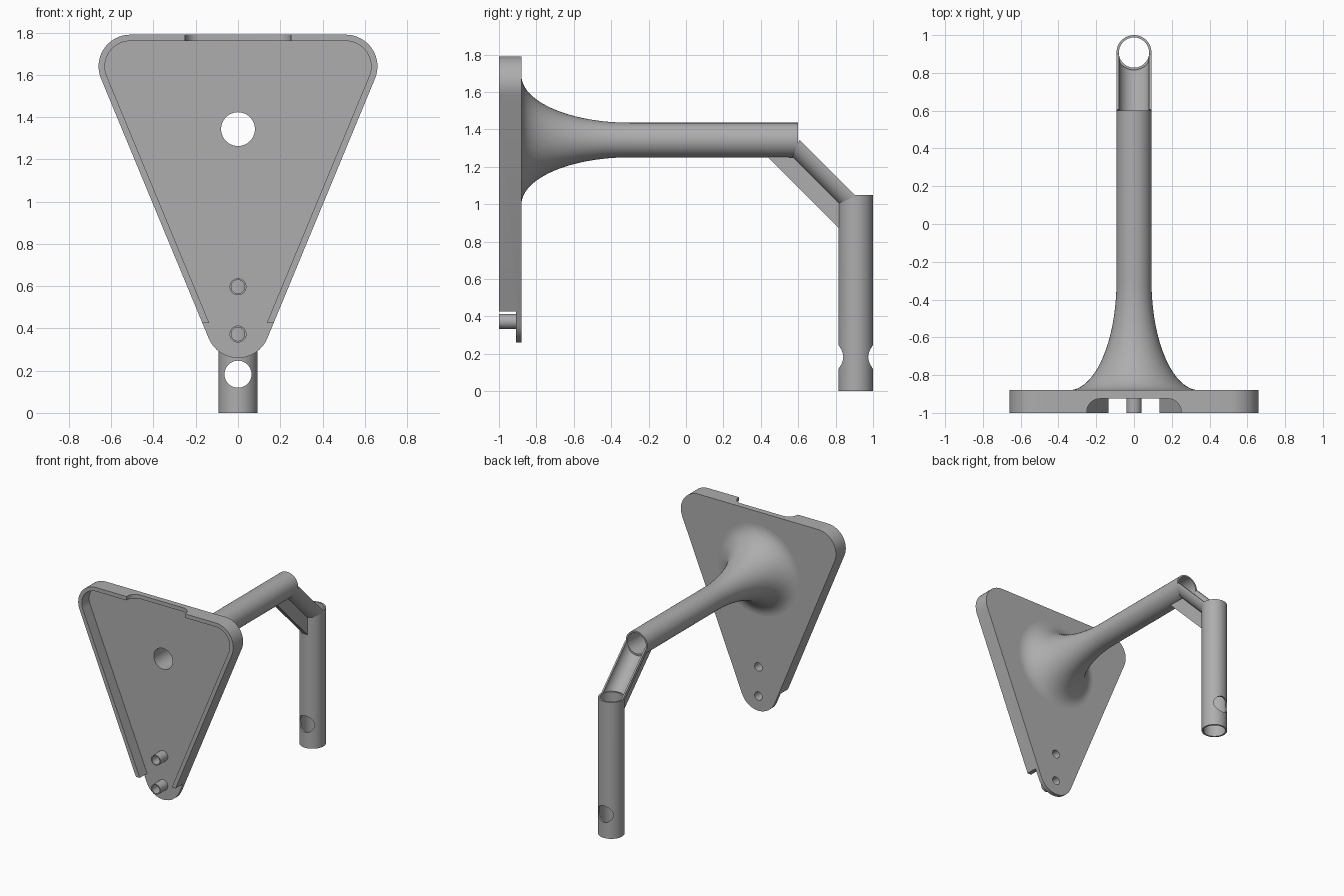
import bpy, bmesh, math
from mathutils import Vector

old = bpy.data.objects.get("Cube")
if old:
    bpy.data.objects.remove(old, do_unlink=True)

GREY = (0.42, 0.42, 0.42, 1)
grey = bpy.data.materials.new("plain grey")
grey.use_nodes = True
grey.diffuse_color = GREY
grey.node_tree.nodes["Principled BSDF"].inputs["Base Color"].default_value = GREY

R, BORE = 0.0925, 0.08      # pipe radii
ARM_Z, DROP_Y = 1.343, 0.9075  # pipe axes
FRONT, FLOOR, BACK = -1.0, -0.91, -0.88


def finish(name, bm):
    bmesh.ops.recalc_face_normals(bm, faces=bm.faces)
    me = bpy.data.meshes.new(name)
    bm.to_mesh(me)
    bm.free()
    me.materials.append(grey)
    ob = bpy.data.objects.new(name, me)
    bpy.context.collection.objects.link(ob)
    return ob


def prism(name, outline, axis, a, b):
    """Extrude a 2D outline along x or y from a to b."""
    bm = bmesh.new()
    place = (lambda p: (a, p[0], p[1])) if axis == "x" else (lambda p: (p[0], a, p[1]))
    face = bm.faces.new([bm.verts.new(place(p)) for p in outline])
    new = bmesh.ops.extrude_face_region(bm, geom=[face])["geom"]
    step = Vector((b - a, 0, 0)) if axis == "x" else Vector((0, b - a, 0))
    bmesh.ops.translate(bm, vec=step, verts=[v for v in new if isinstance(v, bmesh.types.BMVert)])
    return finish(name, bm)


def lathe(name, profile, axis, centre, n=64):
    """Spin a closed (radius, position) profile about the y or z axis."""
    bm = bmesh.new()
    rings = []
    for i in range(n):
        t = 2 * math.pi * i / n
        c, s = math.cos(t), math.sin(t)
        rings.append([bm.verts.new((r * c, p, centre + r * s) if axis == "y"
                                   else (r * c, centre + r * s, p)) for r, p in profile])
    k = len(profile)
    for i in range(n):
        a, b = rings[i], rings[(i + 1) % n]
        for j in range(k):
            bm.faces.new((a[j], a[(j + 1) % k], b[(j + 1) % k], b[j]))
    return finish(name, bm)


def circle(x, z, r, n=48):
    return [(x + r * math.cos(2 * math.pi * i / n), z + r * math.sin(2 * math.pi * i / n))
            for i in range(n)]


def rect(x0, z0, x1, z1):
    return [(x0, z0), (x1, z0), (x1, z1), (x0, z1)]


def cut(ob, *cutters):
    for c in cutters:
        m = ob.modifiers.new("cut", "BOOLEAN")
        m.object, m.operation, m.solver = c, "DIFFERENCE", "EXACT"
    bpy.context.view_layer.update()
    me = bpy.data.meshes.new_from_object(ob.evaluated_get(bpy.context.evaluated_depsgraph_get()))
    ob.modifiers.clear()
    ob.data = me
    for c in cutters:
        bpy.data.objects.remove(c, do_unlink=True)


def rounded_triangle(r, n=16):
    """Triangle around three corner centres with corner radius r."""
    top, low = Vector((0.51, 1.64)), Vector((0, 0.41))
    tilt = math.atan2(top.x, top.y - low.y)   # lean of the sides
    corners = [(0.51, 1.64, -tilt, math.pi / 2),
               (-0.51, 1.64, math.pi / 2, math.pi + tilt),
               (0, 0.41, math.pi + tilt, 2 * math.pi - tilt)]
    pts = []
    for x, z, a, b in corners:
        for i in range(n + 1):
            t = a + (b - a) * i / n
            pts.append((x + r * math.cos(t), z + r * math.sin(t)))
    return pts


# Wall plate: tray with a rim, open at the bottom tip
PEGS = (0.373, 0.597)
plate = prism("wall_plate", rounded_triangle(0.15), "y", FRONT, BACK)
tray = prism("tray_cutter", rounded_triangle(0.12), "y", FRONT - 0.1, FLOOR)
tip = prism("tip_cutter", rect(-0.4, 0.1, 0.4, 0.425), "y", FRONT - 0.2, FLOOR)
hole = prism("bore_cutter", circle(0, ARM_Z, BORE, 64), "y", -1.2, -0.8)
peg_holes = [prism("peg_cutter", circle(0, z, 0.032), "y", -1.2, -0.8) for z in PEGS]

# Notch with rounded inner corners in the top rim
bm = bmesh.new()
half = [(0.25, -1.1)] + [(0.18 + 0.07 * math.cos(t), -0.995 + 0.07 * math.sin(t))
                         for t in [math.pi / 2 * i / 8 for i in range(9)]]
base = bm.faces.new([bm.verts.new((x, y, 1.7)) for x, y in half + [(-x, y) for x, y in half[::-1]]])
up = bmesh.ops.extrude_face_region(bm, geom=[base])["geom"]
bmesh.ops.translate(bm, vec=(0, 0, 0.2), verts=[v for v in up if isinstance(v, bmesh.types.BMVert)])
notch = finish("notch_cutter", bm)
cut(plate, tray, tip, hole, *peg_holes, notch)

# Hollow pegs on the plate
pegs = [lathe("peg", [(0.032, FRONT), (0.04, FRONT), (0.04, BACK - 0.01), (0.032, BACK - 0.01)],
              "y", z, 40) for z in PEGS]

# Horizontal arm with a trumpet flare into the plate
flare = [(R + 0.2525 * (1 - math.cos(t)), -0.3 - 0.58 * math.sin(t))
         for t in [math.pi / 2 * i / 24 for i in range(24, -1, -1)]]
arm = lathe("flared_arm", [(BORE, BACK - 0.01), (flare[0][0], BACK - 0.002)] + flare +
            [(R, 0.6), (BORE, 0.6)], "y", ARM_Z)

# Vertical pipe with a cross hole near its foot
drop = lathe("drop_pipe", [(BORE, 0), (R, 0), (R, 1.05), (BORE, 1.05)], "z", DROP_Y)
cut(drop, prism("cross_cutter", circle(0, 0.183, 0.064), "y", 0.7, 1.2))

# Open half pipe at 45 degrees, mitred into both pipes
TOP = 1.95
bm = bmesh.new()
n = 32
rows = []
for i in range(n + 1):
    t = -math.pi / 2 + math.pi * i / n
    row = []
    for r in (R, BORE):
        x, c = r * math.sin(t), r * math.cos(t)
        plane = TOP - math.sqrt(2) * c
        z0, y1 = ARM_Z - c, DROP_Y - c
        row.append((bm.verts.new((x, plane - z0, z0)), bm.verts.new((x, y1, plane - y1))))
    rows.append(row)
for (o, i), (o2, i2) in zip(rows, rows[1:]):
    bm.faces.new((o[0], o[1], o2[1], o2[0]))
    bm.faces.new((i[0], i2[0], i2[1], i[1]))
    for e in (0, 1):
        bm.faces.new((o[e], o2[e], i2[e], i[e]))
for o, i in (rows[0], rows[-1]):
    bm.faces.new((o[0], o[1], i[1], i[0]))
elbow = finish("elbow_trough", bm)

# Flat rib under the trough
rib = prism("elbow_rib", [(0.435, 1.255), (0.82, 0.87), (0.82, 1.005), (0.575, 1.25)],
            "x", -0.02, 0.02)

bpy.ops.object.select_all(action="DESELECT")
for ob in [plate, arm, drop, elbow, rib] + pegs:
    ob.select_set(True)
bpy.context.view_layer.objects.active = plate
bpy.ops.object.shade_smooth_by_angle(angle=math.radians(30))
